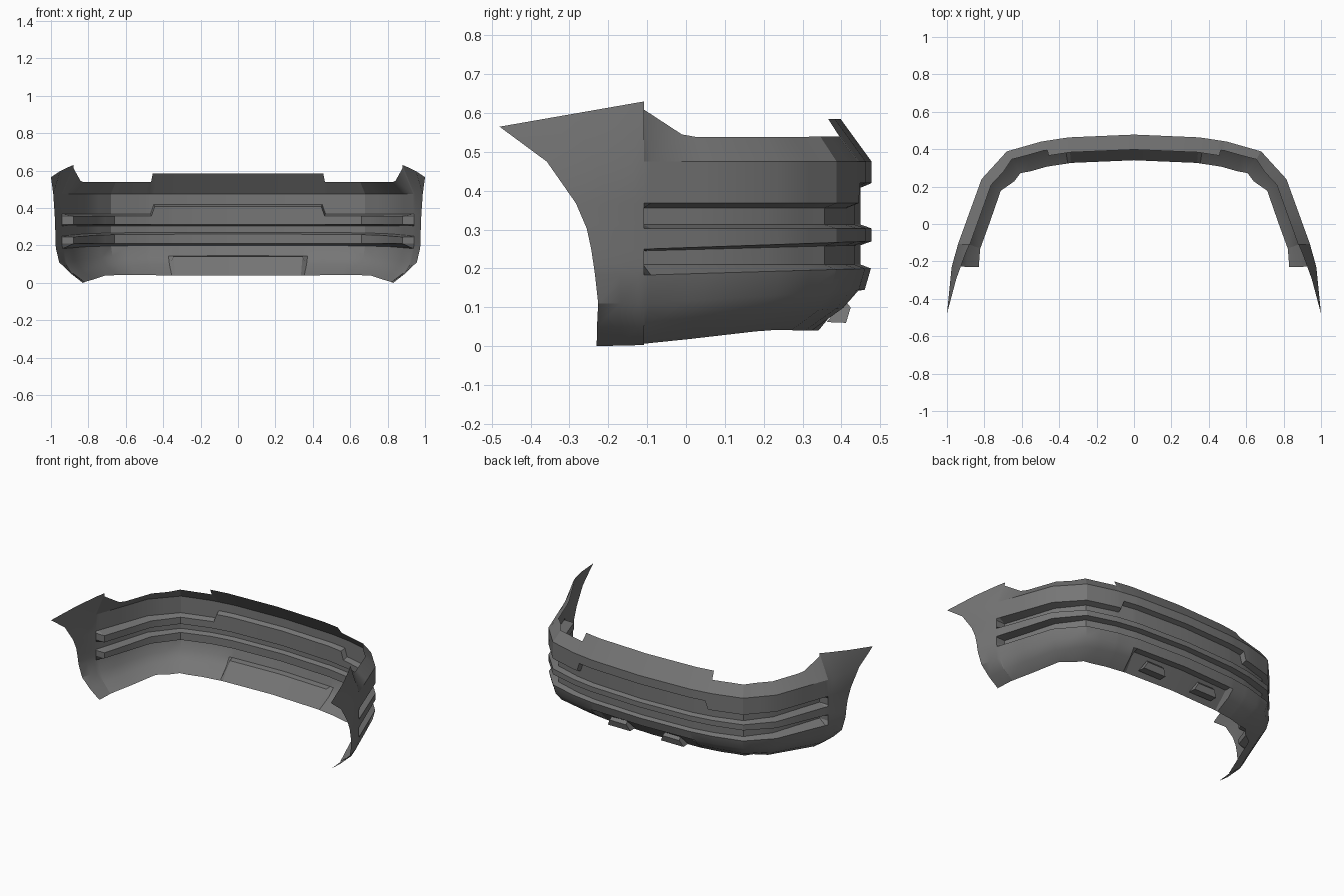
import bpy, bmesh
from mathutils import Vector

cube = bpy.data.objects.get("Cube")
if cube:
    bpy.data.objects.remove(cube)

grey = bpy.data.materials.new("dark grey plastic")
grey.use_nodes = True
colour = (0.18, 0.18, 0.18, 1)
grey.diffuse_color = colour
grey.node_tree.nodes["Principled BSDF"].inputs["Base Color"].default_value = colour


def interp(points, v):
    """Piecewise linear lookup in rising (key, value) pairs."""
    for (a, p), (b, q) in zip(points, points[1:]):
        if v <= b:
            return p + (q - p) * (v - a) / (b - a)
    return points[-1][1]


def finish(name, bm):
    bmesh.ops.recalc_face_normals(bm, faces=bm.faces)
    mesh = bpy.data.meshes.new(name)
    bm.to_mesh(mesh)
    bm.free()
    mesh.materials.append(grey)
    obj = bpy.data.objects.new(name, mesh)
    bpy.context.collection.objects.link(obj)
    mirror = obj.modifiers.new("mirror", 'MIRROR')
    mirror.merge_threshold = 0.0005
    bpy.ops.object.select_all(action='DESELECT')
    obj.select_set(True)
    bpy.context.view_layer.objects.active = obj
    bpy.ops.object.shade_smooth_by_angle(angle=0.45)
    return obj


# Plan outline of one side, from the tail centre forward to the wheel arch
plan = [(0, .478), (.35, .463), (.5, .44), (.68, .388), (.815, .24),
        (.94, -.105), (.975, -.23), (1.0, -.48)]
side_x = [(y, x) for x, y in reversed(plan)]
arch = [(0, -.23), (.04, -.23), (.1, -.225), (.19, -.235), (.29, -.25),
        (.395, -.295), (.49, -.37), (.565, -.48)]


def outward(x, y):
    """Plan normal, blended across the neighbouring segments."""
    total = Vector((0, 0))
    for (ax, ay), (bx, by) in zip(plan, plan[1:]):
        if by - .001 <= y <= ay + .001:
            total += Vector((ay - by, bx - ax)).normalized()
    if x == 0:
        return Vector((0, 1))
    return total.normalized()


def section(y, top, top_in, slot_top, notch, depth):
    """Rows of (inward offset, height) from the top edge to the floor lip."""
    s = min(max((y + .105) / .58, 0), 1)
    kink = (.055, .14) if notch else (.055, .05 + .05 * s)
    floor = interp([(-.23, 0), (-.1, .003), (.28, .042), (.5, .04)], y)
    return [(top_in, top), (0, .475), (0, slot_top),
            (depth, slot_top - .012), (depth, .313), (0, .303),
            (0, .25 + .02 * s), (depth, .245 + .015 * s), (depth, .21),
            (.002, .183 + .017 * s), (.018, .11 + .035 * s),
            kink, (.137 if y > .3 else .12, floor)]


# Stations: x, y, top height, top inset, slot top, lower notch
stations = []
for x in (0, .17, .35, .375, .45, .468, .472, .495, .59, .68):
    top = .585 if x < .47 else .54
    stations.append((x, interp(plan, x), top, .08 if x < .47 else .05,
                     .42 if x < .46 else .368, x < .36))
for y in (.32, .24, .05, .01, -.09):
    top = interp([(-.12, .63), (.01, .545), (.05, .538)], y)
    stations.append((interp(side_x, y), y, top, .06, .368, False))

bm = bmesh.new()
columns = []
for x, y, top, top_in, slot, notch in stations:
    depth = interp([(-.1, .06), (.24, .05), (.4, .036), (.48, .028)], y)
    n = outward(x, y)
    col = []
    for off, z in section(y, top, top_in, slot, notch, depth):
        px = 0 if x == 0 else x - n.x * off
        col.append(bm.verts.new((px, y - n.y * off, z)))
    columns.append(col)

# Slot end wall, then the side wing swept forward to the wheel arch edge
for f in (0, .12, .5, 1):
    col = []
    rows = section(-.105 - .12 * f, .63 - .065 * f, .062 * (1 - f),
                   .368, False, 0)
    for i, (off, z) in enumerate(rows):
        end = -.48 if i == 0 else interp(arch, z)
        y = -.108 + (end + .108) * f
        if i >= len(rows) - 2:
            off += .025 * f
        col.append(bm.verts.new((interp(side_x, y) - off, y, z)))
    columns.append(col)

for a, b in zip(columns, columns[1:]):
    for i in range(len(a) - 1):
        bm.faces.new((a[i], a[i + 1], b[i + 1], b[i]))
finish("bumper_shell", bm)

# Wedge-shaped tailpipe trims under the lower notch
bm = bmesh.new()
ends = []
for side in (-1, 1):
    ring = [(.055, .408, .118), (.08, .362, .062),
            (.08, .412, .06), (.06, .424, .1)]
    ends.append([bm.verts.new((.19 + side * w, y, z)) for w, y, z in ring])
for i in range(4):
    j = (i + 1) % 4
    bm.faces.new((ends[0][i], ends[0][j], ends[1][j], ends[1][i]))
for ring in ends:
    bm.faces.new(ring)
finish("exhaust_trims", bm)
